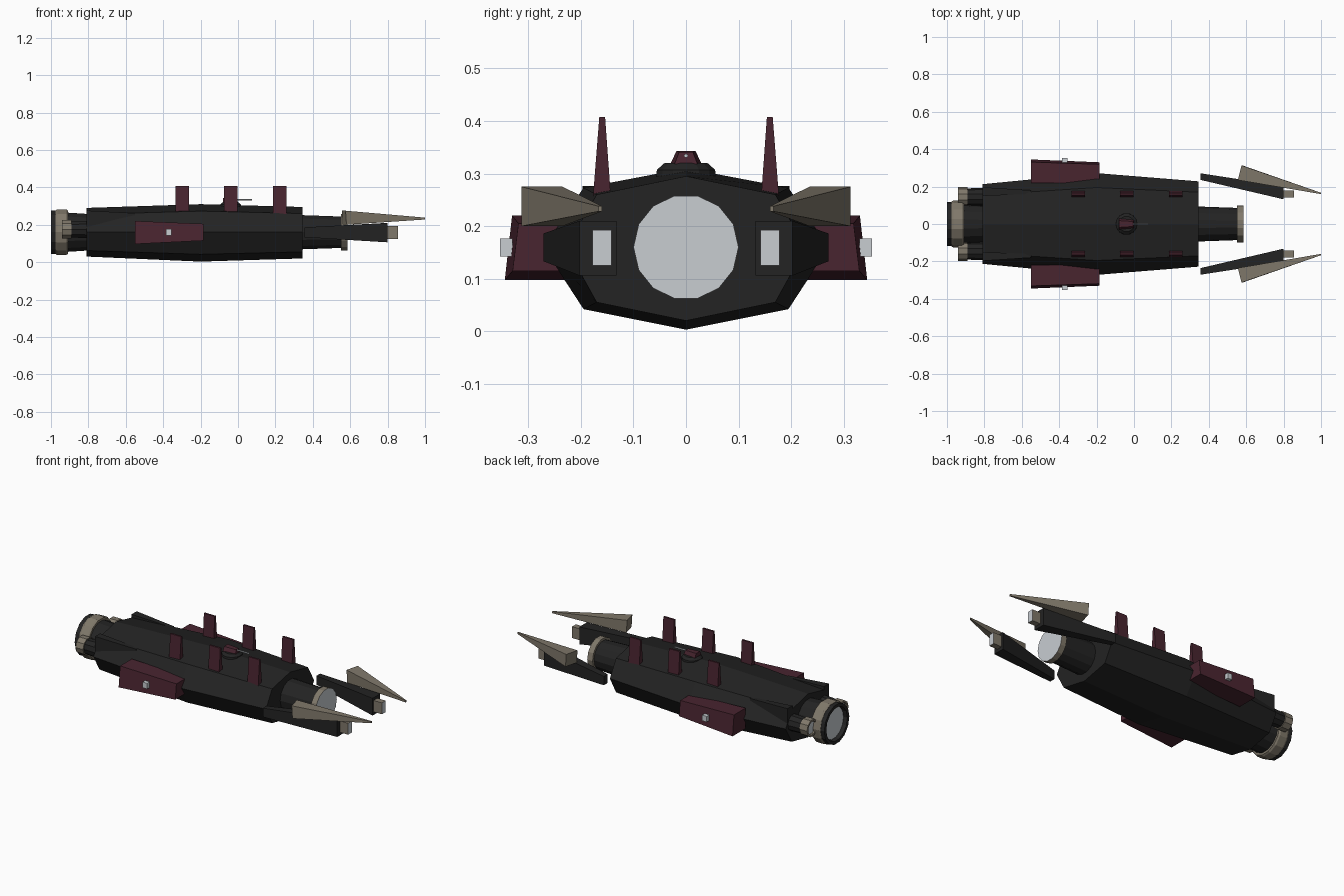
import bpy, bmesh, math

if "Cube" in bpy.data.objects:
    bpy.data.objects.remove(bpy.data.objects["Cube"])


def material(name, rgb):
    m = bpy.data.materials.new(name)
    m.diffuse_color = (*rgb, 1)
    m.use_nodes = True
    m.node_tree.nodes["Principled BSDF"].inputs["Base Color"].default_value = m.diffuse_color
    return m


BLACK = material("hull black", (0.017, 0.017, 0.017))
MAROON = material("maroon", (0.066, 0.018, 0.029))
TAN = material("tan metal", (0.215, 0.188, 0.145))
GREY = material("light grey", (0.58, 0.61, 0.64))


def loft(name, sections, mat, cap=None, mirror=False):
    """Skin equal-sized rings of points; the last cap may take another colour."""
    for side in ((1, -1) if mirror else (1,)):
        bm = bmesh.new()
        rings = [[bm.verts.new((x, y * side, z)) for x, y, z in s] for s in sections]
        n = len(rings[0])
        for a, b in zip(rings, rings[1:]):
            for i in range(n):
                j = (i + 1) % n
                bm.faces.new((a[i], a[j], b[j], b[i]))
        bm.faces.new(rings[0])
        end = bm.faces.new(rings[-1])
        if cap:
            end.material_index = 1
        bmesh.ops.recalc_face_normals(bm, faces=bm.faces)
        label = name if not mirror else ("left_" if side > 0 else "right_") + name
        mesh = bpy.data.meshes.new(label)
        bm.to_mesh(mesh)
        bm.free()
        mesh.materials.append(mat)
        if cap:
            mesh.materials.append(cap)
        bpy.context.collection.objects.link(bpy.data.objects.new(label, mesh))


def rect_x(x, y0, y1, z0, z1):
    return [(x, y0, z0), (x, y1, z0), (x, y1, z1), (x, y0, z1)]


def rect_z(z, x0, x1, y0, y1):
    return [(x0, y0, z), (x1, y0, z), (x1, y1, z), (x0, y1, z)]


def ring_x(x, r, cy=0.0, cz=0.16, n=14):
    return [(x, cy + r * math.cos(2 * math.pi * i / n), cz + r * math.sin(2 * math.pi * i / n))
            for i in range(n)]


def ring_z(z, r, cx, n=14):
    return [(cx + r * math.cos(2 * math.pi * i / n), r * math.sin(2 * math.pi * i / n), z)
            for i in range(n)]


# Faceted hull, widest a little behind the middle
def hull_section(x, half, shoulder, bottom, low, high, top):
    right = [(0, bottom), (shoulder, low), (half, 0.16), (shoulder, high), (0, top)]
    left = [(-y, z) for y, z in right[3:0:-1]]
    return [(x, y, z) for y, z in right + left]


loft("hull", [hull_section(-0.81, 0.213, 0.155, 0.03, 0.062, 0.255, 0.29),
              hull_section(-0.2, 0.272, 0.195, 0.003, 0.042, 0.273, 0.31),
              hull_section(0.345, 0.228, 0.17, 0.02, 0.055, 0.26, 0.295)], BLACK)

# Stern fairings on the upper corners
loft("stern_fairing", [rect_x(-0.81, 0.15, 0.197, 0.18, 0.276),
                       rect_x(-0.55, 0.16, 0.18, 0.2, 0.262)], BLACK, mirror=True)

# Nose barrel with lens
loft("nose_barrel", [ring_x(0.33, 0.094), ring_x(0.555, 0.086)], BLACK)
loft("nose_ring", [ring_x(0.55, 0.1), ring_x(0.585, 0.1)], TAN, cap=GREY)

# Main engine: neck, band and hollow rim with a glowing disc
loft("main_engine_neck", [ring_x(-0.92, 0.108), ring_x(-0.8, 0.1)], BLACK)
loft("main_engine_band", [ring_x(-0.91, 0.12), ring_x(-0.92, 0.126),
                          ring_x(-0.965, 0.126), ring_x(-0.975, 0.12)], TAN)
loft("main_engine_rim", [ring_x(-0.97, 0.118), ring_x(-1.0, 0.119),
                         ring_x(-1.0, 0.1), ring_x(-0.978, 0.095)], BLACK, cap=GREY)

# Small side engines
S = dict(cy=0.145, cz=0.175, n=10)
loft("small_engine_body", [ring_x(-0.78, 0.05, **S), ring_x(-0.9, 0.045, **S)], BLACK, mirror=True)
loft("small_engine_band", [ring_x(-0.89, 0.052, **S), ring_x(-0.94, 0.052, **S),
                           ring_x(-0.94, 0.04, **S), ring_x(-0.93, 0.038, **S)],
     TAN, cap=GREY, mirror=True)

# Front prongs, their tip lamps and the spikes above
loft("front_prong", [rect_x(0.355, 0.236, 0.271, 0.133, 0.186),
                     rect_x(0.8, 0.132, 0.203, 0.106, 0.21)], BLACK, mirror=True)
loft("prong_lamp", [rect_x(0.79, 0.142, 0.178, 0.125, 0.193),
                    rect_x(0.855, 0.142, 0.178, 0.125, 0.193)], TAN, cap=GREY, mirror=True)
loft("front_spike", [[(0.56, 0.235, 0.2), (0.58, 0.313, 0.2),
                      (0.575, 0.313, 0.275), (0.555, 0.235, 0.275)],
                     rect_x(1.0, 0.16, 0.167, 0.228, 0.238)], TAN, mirror=True)

# Side pods with a small lamp
loft("side_pod", [[(-0.55, 0.22, 0.097), (-0.55, 0.345, 0.097),
                   (-0.55, 0.331, 0.22), (-0.55, 0.22, 0.22)],
                  [(-0.185, 0.22, 0.115), (-0.185, 0.33, 0.115),
                   (-0.185, 0.319, 0.205), (-0.185, 0.22, 0.205)]], MAROON, mirror=True)
loft("pod_lamp", [rect_x(-0.385, 0.33, 0.354, 0.142, 0.176),
                  rect_x(-0.355, 0.33, 0.354, 0.142, 0.176)], GREY, mirror=True)

# Three pairs of dorsal fins
for i, x in enumerate((-0.298, -0.038, 0.222)):
    loft(f"dorsal_fin_{i + 1}", [rect_z(0.255, x - 0.036, x + 0.036, 0.143, 0.177),
                                 rect_z(0.408, x - 0.036, x + 0.036, 0.154, 0.165)],
         MAROON, mirror=True)

# Top turret
loft("turret_base", [ring_z(0.29, 0.058, -0.04), ring_z(0.307, 0.057, -0.04),
                     ring_z(0.32, 0.042, -0.04)], BLACK)
loft("turret_head", [rect_x(-0.08, -0.03, 0.03, 0.318, 0.318 + 0.001)[:2]
                     + [(-0.08, 0.018, 0.343), (-0.08, -0.018, 0.343)],
                     [(0.0, -0.022, 0.318), (0.0, 0.022, 0.318),
                      (-0.005, 0.013, 0.341), (-0.005, -0.013, 0.341)]], MAROON)
loft("turret_gun", [ring_x(-0.02, 0.004, cz=0.334, n=6), ring_x(0.075, 0.004, cz=0.334, n=6)], GREY)
